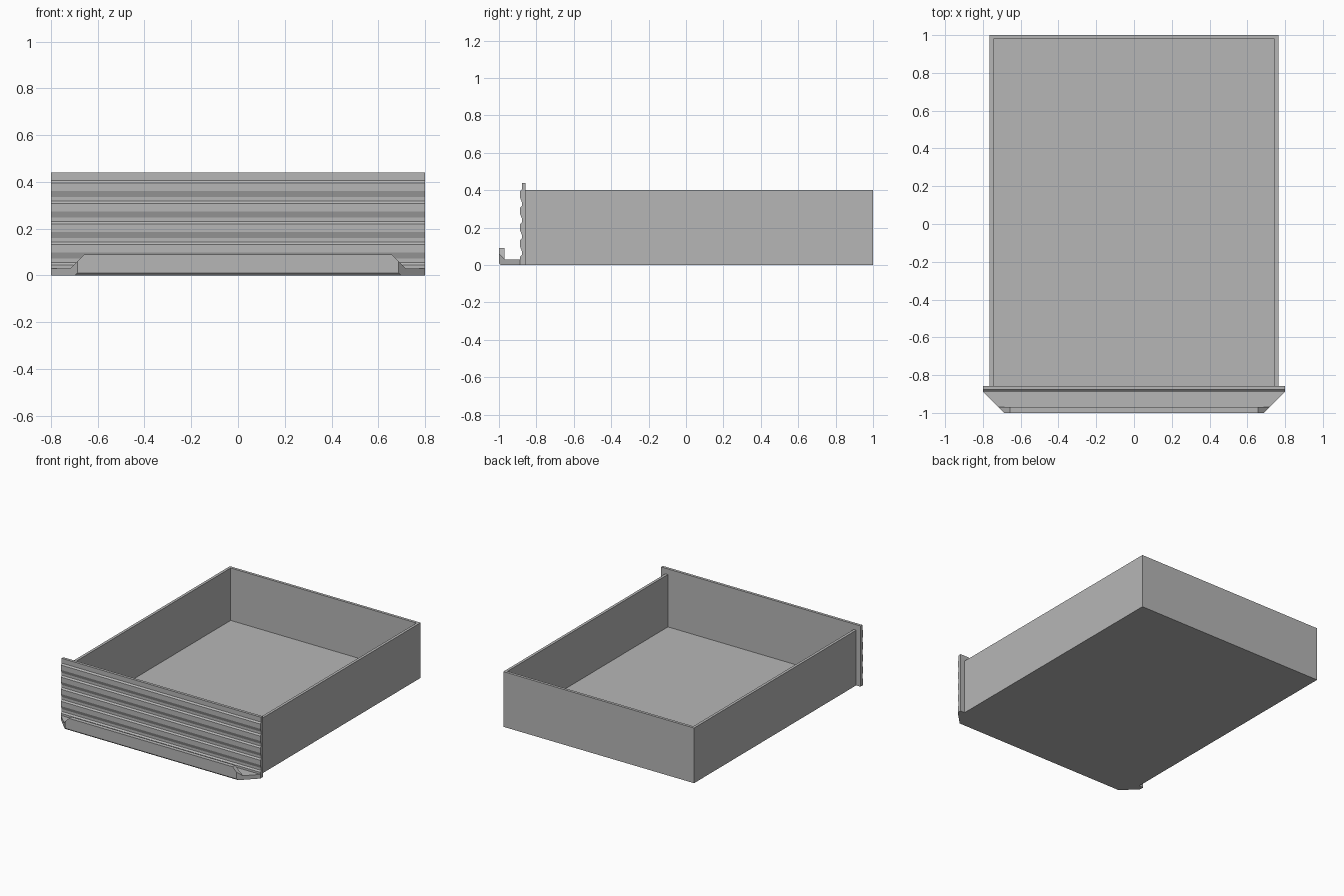
import bpy
import bmesh

old = bpy.data.objects.get("Cube")
if old:
    bpy.data.objects.remove(old, do_unlink=True)

# Single plain grey finish
grey = bpy.data.materials.new("plain grey")
grey.use_nodes = True
colour = (0.47, 0.47, 0.47, 1)
grey.diffuse_color = colour
grey.node_tree.nodes["Principled BSDF"].inputs["Base Color"].default_value = colour


def finish(name, bm):
    bmesh.ops.recalc_face_normals(bm, faces=bm.faces)
    mesh = bpy.data.meshes.new(name)
    bm.to_mesh(mesh)
    bm.free()
    mesh.materials.append(grey)
    obj = bpy.data.objects.new(name, mesh)
    bpy.context.collection.objects.link(obj)
    return obj


def loft_across(name, profile, half_width, caps):
    """Span a (y, z) profile from -x to +x, with a half width for each point."""
    bm = bmesh.new()
    sides = [[bm.verts.new((s * half_width(y, z), y, z)) for y, z in profile]
             for s in (-1, 1)]
    left, right = sides
    n = len(profile)
    for i in range(n):
        j = (i + 1) % n
        bm.faces.new((left[i], left[j], right[j], right[i]))
    for side in sides:
        for cap in caps:
            bm.faces.new([side[i] for i in cap])
    return finish(name, bm)


# Open tray: a block whose top is inset and sunk to the floor
FRONT, BACK, HALF, TOP, WALL = -0.872, 1.0, 0.765, 0.4, 0.02
bm = bmesh.new()
bmesh.ops.create_cube(bm, size=1)
for v in bm.verts:
    v.co.x *= 2 * HALF
    v.co.y = BACK if v.co.y > 0 else FRONT
    v.co.z = TOP if v.co.z > 0 else 0
lid = max(bm.faces, key=lambda f: f.calc_center_median().z)
bmesh.ops.inset_region(bm, faces=[lid], thickness=WALL, use_even_offset=True)
for v in lid.verts:
    if v.co.y < 0:
        v.co.y = -0.86          # the thin front wall hides inside the panel
sunk = bmesh.ops.extrude_discrete_faces(bm, faces=[lid])["faces"][0]
for v in sunk.verts:
    v.co.z = WALL
finish("drawer_tray", bm)

# Front panel with horizontal ribs, each with a sloped upper shoulder
REAR, INNER, OUTER = -0.857, -0.877, -0.887
profile = [(REAR, 0), (REAR, 0.44), (INNER, 0.44)]
for k in range(5):
    z = 0.4 - 0.0875 * k
    profile += [(INNER, z + 0.005), (OUTER, z - 0.005)]
    if k < 4:
        profile += [(OUTER, z - 0.04), (INNER, z - 0.065)]
profile.append((OUTER, 0))
loft_across("front_panel", profile, lambda y, z: 0.8, [range(len(profile))])

# Pull handle: tapered shelf with a raised lip whose ends slope at 45 degrees
handle = [(OUTER, 0), (-0.99, 0), (-1, 0.01), (-1, 0.06),
          (-1, 0.09), (-0.97, 0.09), (-0.97, 0.03), (OUTER, 0.03)]


def handle_width(y, z):
    taper = 1.687 + y
    return min(taper, 0.747 - z) if z > 0.05 else taper


loft_across("pull_handle", handle, handle_width,
            [(3, 4, 5, 6), (0, 1, 2, 3, 6, 7)])
